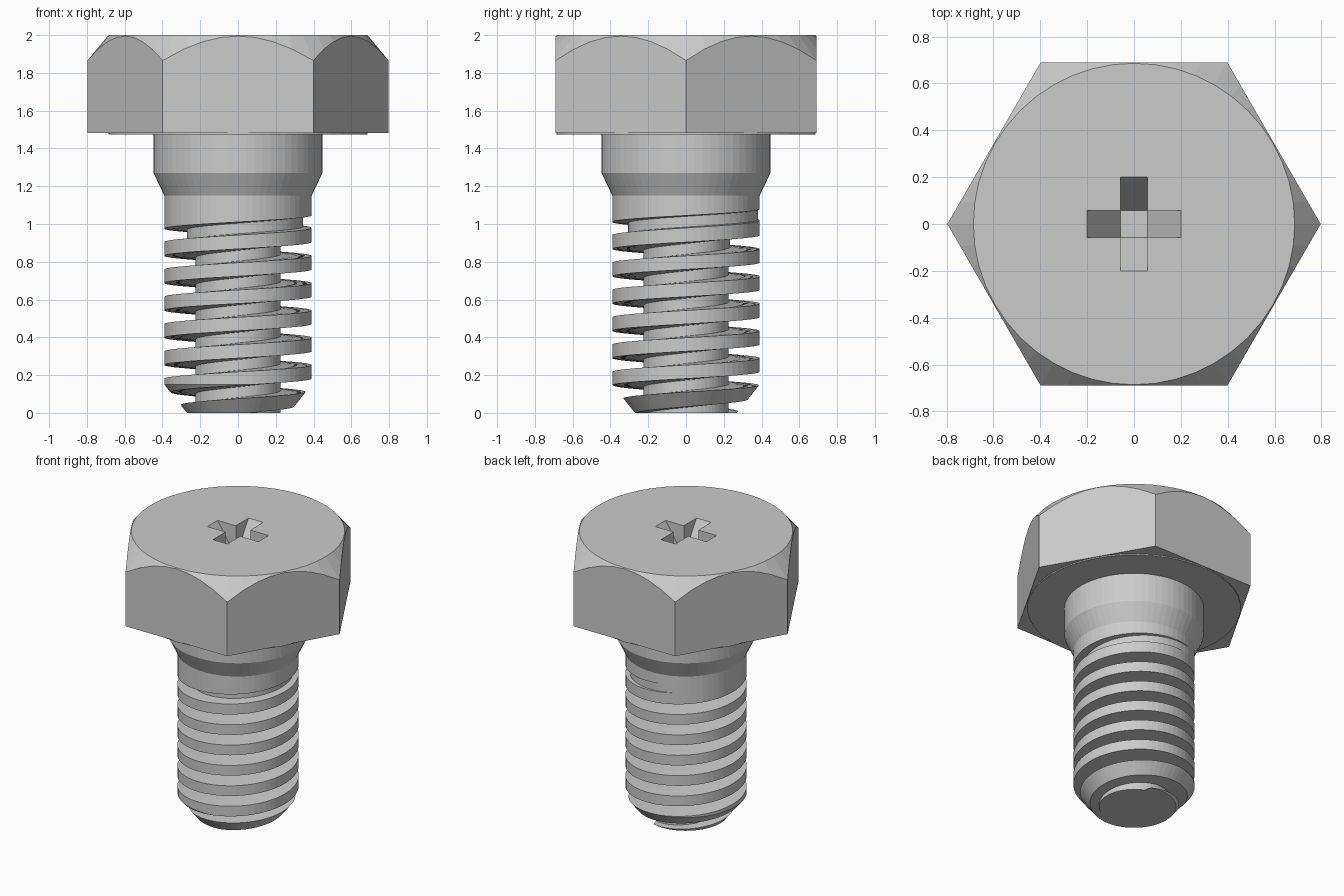
import bpy, bmesh
from math import cos, sin, pi, radians

if "Cube" in bpy.data.objects:
    bpy.data.objects.remove(bpy.data.objects["Cube"])


def make(name, verts, faces):
    bm = bmesh.new()
    vs = [bm.verts.new(v) for v in verts]
    for f in faces:
        bm.faces.new([vs[i] for i in f])
    bmesh.ops.recalc_face_normals(bm, faces=bm.faces)
    me = bpy.data.meshes.new(name)
    bm.to_mesh(me)
    bm.free()
    ob = bpy.data.objects.new(name, me)
    bpy.context.collection.objects.link(ob)
    return ob


def lathe(name, profile, n):
    """Closed solid of stacked n-sided rings (radius, z) with flat caps."""
    verts = [(r * cos(2 * pi * i / n), r * sin(2 * pi * i / n), z)
             for r, z in profile for i in range(n)]
    faces = [(k * n + i, k * n + (i + 1) % n, (k + 1) * n + (i + 1) % n, (k + 1) * n + i)
             for k in range(len(profile) - 1) for i in range(n)]
    last = (len(profile) - 1) * n
    faces += [tuple(range(n)), tuple(range(last, last + n))]
    return make(name, verts, faces)


def boolean(ob, cutter, op):
    mod = ob.modifiers.new(op, 'BOOLEAN')
    mod.operation, mod.solver, mod.object = op, 'EXACT', cutter
    bpy.context.view_layer.objects.active = ob
    bpy.ops.object.modifier_apply(modifier=mod.name)
    bpy.data.objects.remove(cutter)


# Hex head with a conical top chamfer
head = lathe("hex_head", [(0.797, 1.482), (0.797, 2.0)], 6)
cone = lathe("chamfer_cone", [(1.0, 1.3), (1.0, 1.62), (0.686, 2.0)], 48)
boolean(head, cone, 'INTERSECT')

# Cross recess: four arms with floors sloping down to a square centre
w, length, top, rim, floor = 0.057, 0.2, 2.1, 2.0, 1.78
verts, faces = [], []
for k in range(4):
    c, s = (1, 0, -1, 0)[k], (0, 1, 0, -1)[k]
    for x, y, z in [(length, -w, top), (length, w, top), (length, -w, rim),
                    (length, w, rim), (w, w, top), (w, w, floor)]:
        verts.append((x * c - y * s, x * s + y * c, z))
    b, p = 6 * k, 6 * ((k + 3) % 4)
    faces += [(b, b + 1, b + 3, b + 2), (b + 2, b + 3, b + 5, p + 5),
              (b + 1, b + 4, b + 5, b + 3), (b, b + 2, p + 5, p + 4)]
faces.append([6 * k + j for k in range(4) for j in (0, 1, 4)])
faces.append([6 * k + 5 for k in range(4)])
boolean(head, make("recess_cutter", verts, faces), 'DIFFERENCE')

# Thin bearing face under the head
lathe("washer_face", [(0.686, 1.474), (0.686, 1.482)], 48)

# Shank with shoulder, taper and chamfered tip
shank = lathe("threaded_shank", [(0.27, 0), (0.39, 0.15), (0.39, 1.15),
                                 (0.447, 1.27), (0.447, 1.48)], 64)

# Helical groove that fades out at the top
pitch, step = 0.1445, 360 / 64
start, end = 180 - 360 * 7.6, 485
count = int((end - start) / step)
verts, faces = [], []
for i in range(count + 1):
    a = start + (end - start) * i / count
    z = 0.94 + pitch * (a - 180) / 360
    root = 0.225 + 0.165 * max(0, (a - 72) / 403)
    for r, h in [(root, -0.028), (0.45, -0.039), (0.45, 0.039), (root, 0.028)]:
        verts.append((r * cos(radians(a)), r * sin(radians(a)), z + h))
    if i < count:
        faces += [(4 * i + j, 4 * i + (j + 1) % 4, 4 * i + 4 + (j + 1) % 4, 4 * i + 4 + j)
                  for j in range(4)]
faces += [(0, 1, 2, 3), tuple(range(4 * count, 4 * count + 4))]
boolean(shank, make("groove_cutter", verts, faces), 'DIFFERENCE')
